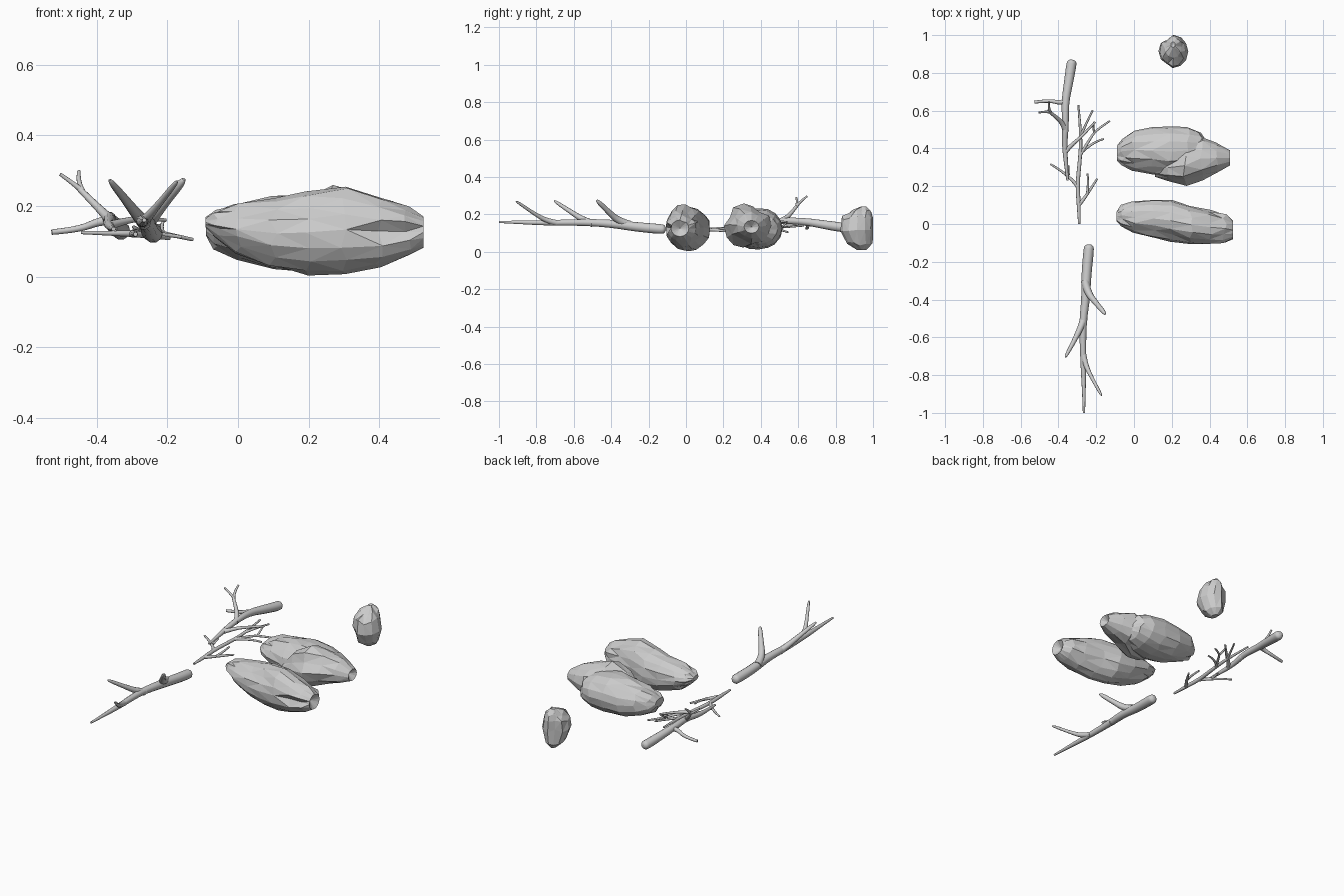
import bpy, bmesh, random
from math import sin, cos, pi
from mathutils import Vector

random.seed(4)


def branch(name, limbs):
    """Tapered round limbs; every point is (x, y, z, radius)."""
    cu = bpy.data.curves.new(name, 'CURVE')
    cu.dimensions = '3D'
    cu.bevel_depth = 1.0
    cu.bevel_resolution = 3
    cu.use_fill_caps = True
    cu.resolution_u = 5
    for pts in limbs:
        sp = cu.splines.new('NURBS')
        sp.points.add(len(pts) - 1)
        for p, (x, y, z, r) in zip(sp.points, pts):
            p.co = (x, y, z, 1)
            p.radius = r
        sp.order_u = 3
        sp.use_endpoint_u = True
    ob = bpy.data.objects.new(name, cu)
    bpy.context.collection.objects.link(ob)
    bpy.ops.object.select_all(action='DESELECT')
    bpy.context.view_layer.objects.active = ob
    ob.select_set(True)
    bpy.ops.object.convert(target='MESH')
    bpy.ops.object.shade_smooth_by_angle(angle=pi / 3)
    return ob


def shell(name, rings, dents=(), n=16, upright=False, jitter=0.004, cup=0.03):
    """Faceted loft; ring = (station, a0, a1, b0, b1); dent = (side, from, to, depth)."""
    bm = bmesh.new()
    loops = []
    for k, (s, a0, a1, b0, b1) in enumerate(rings):
        loop = []
        end = k in (0, len(rings) - 1)
        for i in range(n):
            t = 2 * pi * i / n
            f = 1.0
            for side, lo, hi, depth in dents:
                if side == i and lo <= s <= hi:
                    f -= depth
            a = (a0 + a1) / 2 + f * (a1 - a0) / 2 * cos(t)
            b = (b0 + b1) / 2 + f * (b1 - b0) / 2 * sin(t)
            j = 0 if end else jitter
            c = Vector((s + random.uniform(-3, 3) * j,
                        a + random.uniform(-1, 1) * j, b + random.uniform(-1, 1) * j))
            loop.append(bm.verts.new((c.y, c.z, c.x) if upright else c))
        loops.append(loop)
    for p, q in zip(loops, loops[1:]):
        for i in range(n):
            bm.faces.new((p[i], p[(i + 1) % n], q[(i + 1) % n], q[i]))
    # the first end closes flat, the last one is puckered inwards
    bm.faces.new(loops[0])
    s, a0, a1, b0, b1 = rings[-1]
    c = Vector((s - cup, (a0 + a1) / 2, (b0 + b1) / 2))
    mid = bm.verts.new((c.y, c.z, c.x) if upright else c)
    for i in range(n):
        bm.faces.new((loops[-1][i], loops[-1][(i + 1) % n], mid))
    bmesh.ops.triangulate(bm, faces=[f for f in bm.faces if len(f.verts) == 4])
    bmesh.ops.recalc_face_normals(bm, faces=bm.faces)
    me = bpy.data.meshes.new(name)
    bm.to_mesh(me)
    bm.free()
    ob = bpy.data.objects.new(name, me)
    bpy.context.collection.objects.link(ob)
    return ob


# Front branch with three upswept side shoots
branch("front_branch", [
    [(-.238, -.108, .122, .008), (-.238, -.113, .122, .024), (-.24, -.14, .122, .028),
     (-.253, -.28, .135, .026), (-.255, -.39, .15, .023), (-.272, -.53, .158, .019),
     (-.268, -.75, .155, .015), (-.265, -.9, .158, .009), (-.265, -1.0, .16, .006)],
    [(-.26, -.3, .145, .022), (-.248, -.36, .163, .02), (-.2, -.42, .22, .014),
     (-.155, -.473, .272, .012), (-.153, -.478, .276, .004)],
    [(-.265, -.5, .152, .02), (-.28, -.545, .168, .017), (-.32, -.625, .22, .012),
     (-.361, -.70, .27, .009), (-.363, -.705, .274, .003)],
    [(-.268, -.69, .155, .016), (-.258, -.745, .165, .014), (-.22, -.82, .21, .009),
     (-.175, -.902, .267, .008), (-.172, -.909, .27, .003)],
])

# Rear branch with a forked shoot
branch("rear_branch", [
    [(-.327, .870, .13, .008), (-.328, .865, .13, .024), (-.332, .84, .13, .027),
     (-.348, .74, .145, .024), (-.365, .64, .162, .02), (-.362, .52, .168, .017),
     (-.368, .42, .15, .014), (-.36, .32, .14, .011), (-.352, .23, .135, .006)],
    [(-.36, .65, .16, .015), (-.39, .64, .158, .012), (-.45, .655, .133, .009),
     (-.527, .645, .126, .008)],
    [(-.36, .49, .16, .016), (-.375, .53, .175, .013), (-.41, .565, .21, .01),
     (-.455, .6, .255, .008)],
    [(-.44, .59, .243, .008), (-.453, .605, .265, .007), (-.45, .648, .298, .005)],
    [(-.445, .593, .247, .008), (-.475, .595, .27, .006), (-.503, .59, .29, .005)],
    [(-.365, .38, .145, .013), (-.33, .42, .155, .01), (-.28, .46, .165, .008),
     (-.205, .54, .16, .005)],
])

# Fine twig lying between the branches
branch("twig", [
    [(-.29, 0, .12, .006), (-.292, .1, .12, .011), (-.3, .21, .122, .011),
     (-.285, .35, .125, .01), (-.28, .48, .13, .008), (-.295, .63, .14, .005)],
    [(-.292, .1, .12, .01), (-.25, .15, .118, .008), (-.195, .24, .108, .005)],
    [(-.25, .15, .118, .007), (-.24, .2, .125, .006), (-.246, .268, .13, .005)],
    [(-.3, .2, .122, .01), (-.345, .26, .122, .007), (-.442, .317, .125, .005)],
    [(-.345, .26, .122, .006), (-.35, .29, .13, .005), (-.345, .31, .135, .004)],
    [(-.288, .36, .125, .009), (-.24, .44, .13, .007), (-.2, .5, .12, .006),
     (-.128, .545, .105, .005)],
    [(-.288, .37, .125, .008), (-.22, .435, .122, .006), (-.16, .45, .112, .005)],
    [(-.285, .46, .13, .008), (-.255, .53, .14, .006), (-.218, .603, .145, .005)],
    [(-.21, .48, .122, .006), (-.22, .53, .14, .005), (-.21, .54, .16, .004)],
])

# Front pod with a seam along its upper front and a fold at its tip
shell("front_pod", [
    (-.092, .015, .065, .14, .168), (-.06, -.012, .1, .108, .19), (0, -.045, .122, .068, .208),
    (.1, -.075, .13, .028, .224), (.2, -.095, .128, .006, .238), (.3, -.106, .095, .008, .256),
    (.4, -.11, .072, .028, .222), (.48, -.104, .055, .057, .195), (.525, -.08, .015, .082, .17),
], dents=[(6, -.05, .25, .1), (8, .39, .5, .28), (3, .25, .53, .12)])

# Middle pod: main hull and an overlapping split flap
shell("middle_pod", [
    (-.09, .335, .415, .115, .16), (-.06, .31, .455, .08, .185), (0, .285, .495, .05, .21),
    (.1, .26, .516, .018, .225), (.2, .25, .516, .01, .235), (.29, .27, .512, .02, .225),
    (.345, .3, .49, .045, .2), (.38, .34, .445, .07, .17),
], dents=[(6, -.05, .3, .08)])
shell("middle_pod_flap", [
    (.11, .25, .31, .07, .13), (.19, .225, .37, .03, .215), (.27, .203, .41, .02, .256),
    (.36, .232, .46, .045, .24), (.44, .272, .43, .07, .21), (.508, .31, .39, .1, .168),
], dents=[(5, .15, .4, .18), (2, .3, .46, .15), (8, .3, .46, .12)], n=12)

# Small upright nut
shell("small_nut", [
    (.01, .195, .225, .915, .965), (.045, .155, .262, .86, .995), (.12, .13, .287, .825, 1.0),
    (.18, .137, .275, .833, 1.0), (.215, .165, .25, .88, .99), (.242, .195, .218, .935, .965),
], dents=[(4, .1, .22, .15), (8, .1, .2, .12)], n=12, upright=True, cup=.005)
